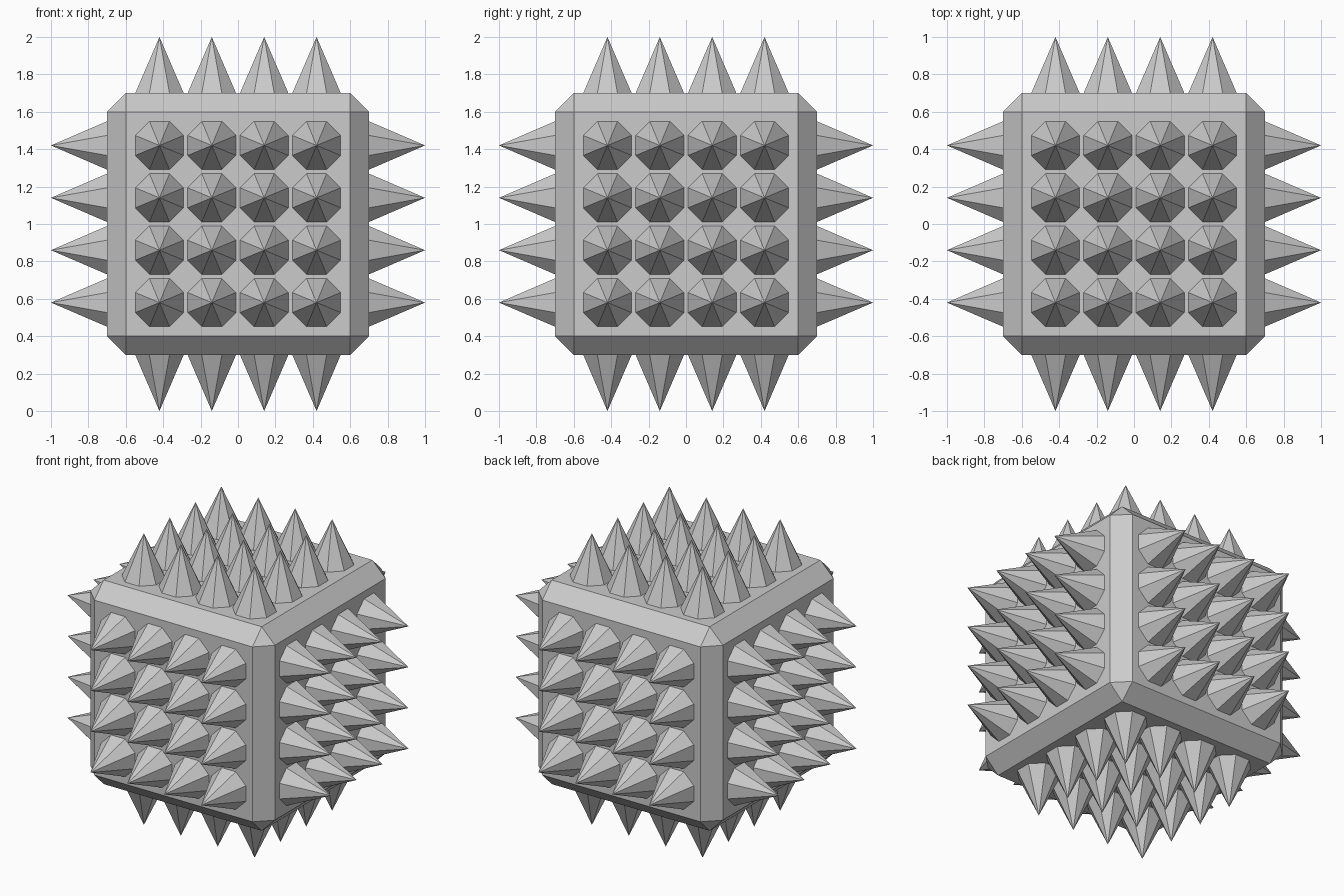
import bpy, bmesh, math
from mathutils import Matrix, Vector

if "Cube" in bpy.data.objects:
    bpy.data.objects.remove(bpy.data.objects["Cube"])

CENTRE = Vector((0, 0, 1))
HALF, CHAMFER = 0.7, 0.1
PITCH, RADIUS, HEIGHT, SIDES = 0.28, 0.14, 0.3, 8


def finish(bm, name):
    mesh = bpy.data.meshes.new(name)
    bm.to_mesh(mesh)
    bm.free()
    obj = bpy.data.objects.new(name, mesh)
    obj.location = CENTRE
    bpy.context.collection.objects.link(obj)
    return obj


# Chamfered cube body
bm = bmesh.new()
bmesh.ops.create_cube(bm, size=2 * HALF)
bmesh.ops.bevel(bm, geom=bm.edges[:], offset=CHAMFER, offset_type='OFFSET',
                segments=1, profile=0.5, affect='EDGES')
finish(bm, "body")


# A 4 x 4 grid of eight-sided spikes for one face
def spike_grid(name, rotation):
    bm = bmesh.new()
    turn = Matrix.Rotation(math.pi / SIDES, 4, 'Z')
    for i in range(4):
        for j in range(4):
            pos = Matrix.Translation(((i - 1.5) * PITCH, (j - 1.5) * PITCH,
                                      HALF + HEIGHT / 2))
            bmesh.ops.create_cone(bm, cap_ends=True, segments=SIDES,
                                  radius1=RADIUS, radius2=0, depth=HEIGHT,
                                  matrix=rotation @ pos @ turn)
    bmesh.ops.remove_doubles(bm, verts=bm.verts[:], dist=1e-5)
    finish(bm, name)


# Spikes on all six faces
for name, angle, axis in (("top", 0, 'X'), ("bottom", 180, 'X'),
                          ("front", 90, 'X'), ("back", -90, 'X'),
                          ("right", 90, 'Y'), ("left", -90, 'Y')):
    spike_grid(name + "_spikes", Matrix.Rotation(math.radians(angle), 4, axis))
